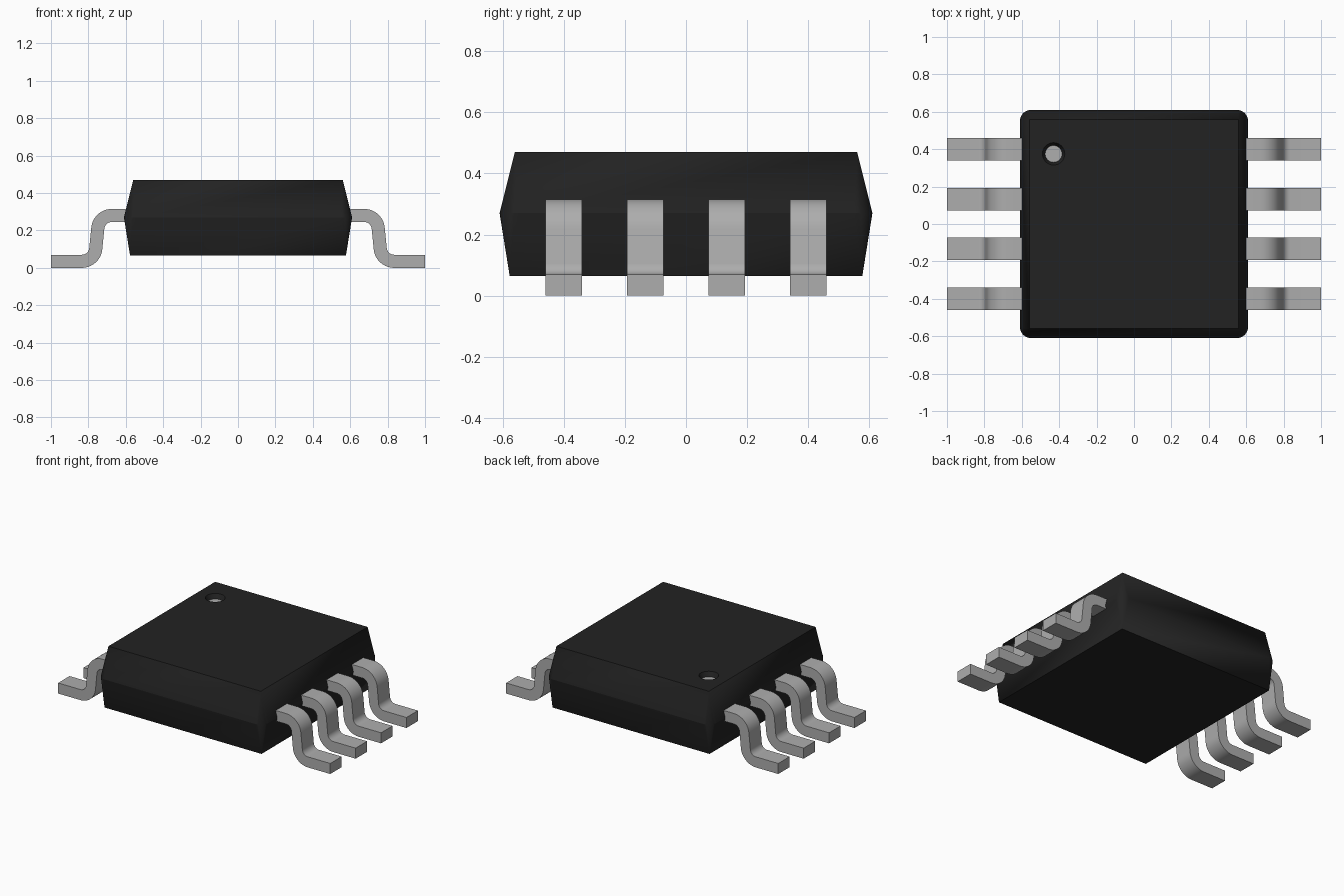
import bpy, bmesh
from math import sin, cos, pi, radians
from mathutils import Vector

cube = bpy.data.objects.get("Cube")
if cube:
    bpy.data.objects.remove(cube, do_unlink=True)


def material(name, value):
    mat = bpy.data.materials.new(name)
    mat.use_nodes = True
    colour = (value, value, value, 1)
    mat.diffuse_color = colour
    mat.node_tree.nodes["Principled BSDF"].inputs["Base Color"].default_value = colour
    return mat


black = material("black_plastic", 0.016)
metal = material("grey_metal", 0.42)


def finish(name, bm, mats, smooth_angle=30):
    bmesh.ops.remove_doubles(bm, verts=bm.verts, dist=1e-4)
    bmesh.ops.recalc_face_normals(bm, faces=bm.faces)
    mesh = bpy.data.meshes.new(name)
    bm.to_mesh(mesh)
    bm.free()
    for mat in mats:
        mesh.materials.append(mat)
    obj = bpy.data.objects.new(name, mesh)
    bpy.context.collection.objects.link(obj)
    bpy.ops.object.select_all(action="DESELECT")
    obj.select_set(True)
    bpy.context.view_layer.objects.active = obj
    bpy.ops.object.shade_smooth_by_angle(angle=radians(smooth_angle))
    return obj


def arc(cx, cy, r, start, end, steps):
    angles = [radians(start + (end - start) * i / steps) for i in range(steps + 1)]
    return [(cx + r * cos(a), cy + r * sin(a)) for a in angles]


def bridge(bm, low, high):
    n = len(low)
    for i in range(n):
        j = (i + 1) % n
        bm.faces.new((low[i], low[j], high[j], high[i]))


# Body: sharp-cornered base and top, rounded corners at the widest line
def body_ring(bm, half, radius, z):
    c = half - radius
    points = []
    for k, (sx, sy) in enumerate(((1, 1), (-1, 1), (-1, -1), (1, -1))):
        points += arc(sx * c, sy * c, radius, k * 90, k * 90 + 90, 8)
    return [bm.verts.new((x, y, z)) for x, y in points]


TOP = 0.47
bm = bmesh.new()
base = body_ring(bm, 0.577, 0, 0.065)
waist = body_ring(bm, 0.61, 0.06, 0.27)
rim = body_ring(bm, 0.56, 0, TOP)
bridge(bm, base, waist)
bridge(bm, waist, rim)
bm.faces.new(base)
bmesh.ops.remove_doubles(bm, verts=bm.verts, dist=1e-4)
bmesh.ops.dissolve_degenerate(bm, edges=bm.edges, dist=1e-4)

# Pin marker: tapered dimple with a metal floor
rings = []
for radius, z in ((0.06, TOP), (0.045, TOP - 0.03)):
    circle = arc(-0.43, 0.375, radius, 0, 360, 32)[:-1]
    rings.append([bm.verts.new((x, y, z)) for x, y in circle])
bridge(bm, rings[1], rings[0])
floor = bm.faces.new(rings[1])
floor.material_index = 1
top_edges = [e for e in bm.edges if all(abs(v.co.z - TOP) < 1e-5 for v in e.verts)]
bmesh.ops.triangle_fill(bm, edges=top_edges, use_beauty=True, normal=Vector((0, 0, 1)))
finish("body", bm, [black, metal], 20)

# Leads: gull-wing centre line, thickened and given width
TILT = 6
HALF = 0.035


def lead_side(offset):
    # Offset is positive on the upper and outer side of the strip
    upper = arc(0.675, 0.205, 0.075 + offset, 90, TILT, 10)
    lower = arc(0.835, 0.11, 0.075 - offset, 180 + TILT, 270, 10)
    return [(0.56, 0.28 + offset)] + upper + lower + [(1.0, 0.035 + offset)]


def make_lead(name, side, y, width=0.12):
    bm = bmesh.new()
    strips = []
    for offset in (HALF, -HALF):
        for dy in (-width / 2, width / 2):
            strips.append([bm.verts.new((side * x, y + dy, z)) for x, z in lead_side(offset)])
    a, b, c, d = strips
    loops = list(zip(a, b, d, c))
    for low, high in zip(loops, loops[1:]):
        bridge(bm, low, high)
    bm.faces.new(loops[0])
    bm.faces.new(loops[-1])
    finish(name, bm, [metal])


for side, label in ((1, "left"), (-1, "right")):
    for i in range(4):
        make_lead(f"{label}_lead_{i + 1}", side, -0.4 + i * 0.8 / 3)
